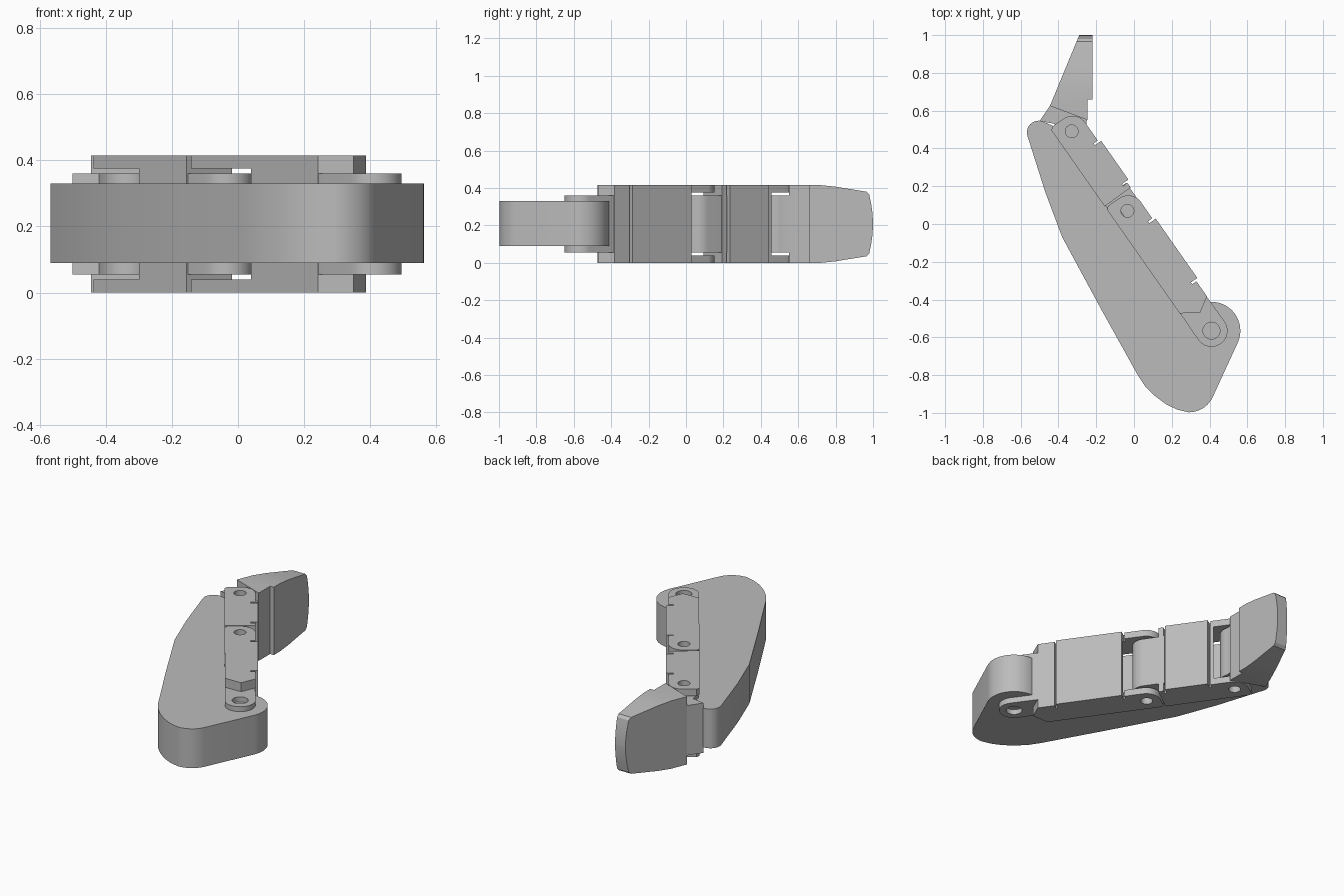
import bpy, bmesh, math
from mathutils import Vector

if "Cube" in bpy.data.objects:
    bpy.data.objects.remove(bpy.data.objects["Cube"])

grey = bpy.data.materials.new("light_grey")
grey.diffuse_color = (0.5, 0.5, 0.5, 1)
grey.use_nodes = True
grey.node_tree.nodes["Principled BSDF"].inputs["Base Color"].default_value = grey.diffuse_color

# Finger axis: s runs along the links, t across them
ORIGIN = Vector((0.41, -0.565))
U = Vector((-0.574, 0.819))
N = Vector((0.819, 0.574))
PINS = [0.0, 0.775, 1.289]


def loc(s, t):
    return tuple(ORIGIN + U * s + N * t)


def strip(points):
    return [loc(s, t) for s, t in points]


def arc(cx, cy, r, a0, a1, n=16):
    return [(cx + r * math.cos(math.radians(a0 + (a1 - a0) * i / n)),
             cy + r * math.sin(math.radians(a0 + (a1 - a0) * i / n))) for i in range(n + 1)]


def prism(name, outline, lo, hi, axis="z"):
    """Extrude an outline along z, or a (y, z) outline along x."""
    bm = bmesh.new()
    if axis == "z":
        verts = [bm.verts.new((a, b, lo)) for a, b in outline]
        step = (0, 0, hi - lo)
    else:
        verts = [bm.verts.new((lo, a, b)) for a, b in outline]
        step = (hi - lo, 0, 0)
    face = bm.faces.new(verts)
    ext = bmesh.ops.extrude_face_region(bm, geom=[face])
    bmesh.ops.translate(bm, vec=step, verts=[v for v in ext["geom"] if isinstance(v, bmesh.types.BMVert)])
    bmesh.ops.recalc_face_normals(bm, faces=bm.faces)
    mesh = bpy.data.meshes.new(name)
    bm.to_mesh(mesh)
    bm.free()
    mesh.materials.append(grey)
    obj = bpy.data.objects.new(name, mesh)
    bpy.context.collection.objects.link(obj)
    return obj


def combine(obj, other, op="DIFFERENCE"):
    bpy.context.view_layer.objects.active = obj
    mod = obj.modifiers.new("cut", "BOOLEAN")
    mod.operation, mod.object, mod.solver = op, other, "EXACT"
    bpy.ops.object.modifier_apply(modifier=mod.name)
    bpy.data.objects.remove(other)


def pin_holes(obj, s, r, depth):
    x, y = loc(s, 0)
    ring = arc(x, y, r, 0, 360, 28)[:-1]
    for lo, hi in ((-0.1, depth), (0.415 - depth, 0.5)):
        combine(obj, prism("hole_cutter", ring, lo, hi))


# Palm body
palm_outline = (arc(-0.505, 0.485, 0.062, 75, 197, 10)
                + [(-0.47, 0.17), (-0.38, -0.07), (-0.18, -0.44), (0.02, -0.80),
                   (0.06, -0.86), (0.11, -0.91), (0.17, -0.955), (0.23, -0.983)]
                + arc(0.29, -0.857, 0.14, 270, 335, 10)
                + arc(0.41, -0.565, 0.153, -25, 100, 18)
                + strip([(0.2, 0.05), (0.3, -0.02), (1.33, -0.04)]))
palm = prism("palm", palm_outline, 0.09, 0.33)

# Knuckle tongue straddling the palm
knuckle = prism("knuckle_tongue", strip(
    [(0.085 * math.sin(a), 0.085 * math.cos(a))
     for a in [math.pi + math.pi * i / 20 for i in range(21)]]
    + [(0.2, 0.083), (0.2, -0.083)]), 0.055, 0.36)
pin_holes(knuckle, 0, 0.045, 0.085)


def link(name, start, end_pin, pad, slot):
    """Solid link with a raised pad, grooves beside it and a forked round end."""
    p0, p1 = pad
    end = end_pin + 0.08
    right = [(p0 - 0.012, 0.085), (p0 - 0.012, 0.058), (p0, 0.058), (p0, 0.099),
             (p1, 0.099), (p1, 0.058), (p1 + 0.012, 0.058), (p1 + 0.012, 0.085)]
    tip = [(end_pin + 0.08 * math.sin(a), 0.085 * math.cos(a))
           for a in [math.pi / 2 * i / 12 for i in range(13)]]
    body = prism(name, strip(start + right + tip + [(end, -0.07), (end - 0.015, -0.085)]), 0, 0.415)
    sl, sr = slot
    combine(body, prism("slot_cutter", strip(
        [(sl, -0.086), (sl - 0.01, -0.2), (end + 0.2, -0.2), (end + 0.2, 0.2),
         (sr + 0.01, 0.2), (sr, 0.086)]), 0.04, 0.375))
    pin_holes(body, end_pin, 0.034, 0.06)
    return body


lower = link("lower_link", [(0.172, -0.085), (0.112, 0.005), (0.162, 0.085)],
             PINS[1], (0.272, 0.655), (0.523, 0.667))
upper = link("upper_link", [(0.863, -0.085), (0.866, 0.085)],
             PINS[2], (0.908, 1.158), (1.115, 1.19))

# Tongue of the upper link inside the lower link's fork
joint = prism("upper_tongue", strip(
    [(PINS[1] + 0.08 * math.sin(a), 0.08 * math.cos(a))
     for a in [math.pi + math.pi * i / 20 for i in range(21)]]
    + [(0.9, 0.08), (0.9, -0.08)]), 0.055, 0.36)
pin_holes(joint, PINS[1], 0.034, 0.12)

# Tongue of the fingertip inside the upper link's fork
x3, y3 = loc(PINS[2], 0)
tip_tongue = prism("tip_tongue", [(-0.50, 0.545), (-0.445, 0.625), (-0.30, 0.64), (-0.245, 0.60)]
                   + arc(x3, y3, 0.082, 20, -150, 18) + [(-0.42, 0.53)], 0.055, 0.36)
pin_holes(tip_tongue, PINS[2], 0.034, 0.12)

# Fingertip: plan outline intersected with a tapered side profile
tip = prism("fingertip", [(-0.445, 0.625), (-0.245, 0.55), (-0.245, 0.66),
                          (-0.22, 0.66), (-0.22, 1.0), (-0.29, 1.0)], 0, 0.415)
half = [(0.5, 0), (0.72, 0), (0.80, 0.008), (0.965, 0.035), (0.98, 0.05), (0.99, 0.10), (0.997, 0.15), (1.0, 0.2)]
profile = half + [(y, 0.415 - z) for y, z in reversed(half)]
combine(tip, prism("profile_cutter", profile, -0.7, 0.1, "x"), "INTERSECT")

# Smooth curved walls, keep hard edges
for obj in (palm, knuckle, lower, upper, joint, tip_tongue, tip):
    bpy.ops.object.select_all(action="DESELECT")
    obj.select_set(True)
    bpy.context.view_layer.objects.active = obj
    bpy.ops.object.shade_smooth_by_angle(angle=math.radians(25))
